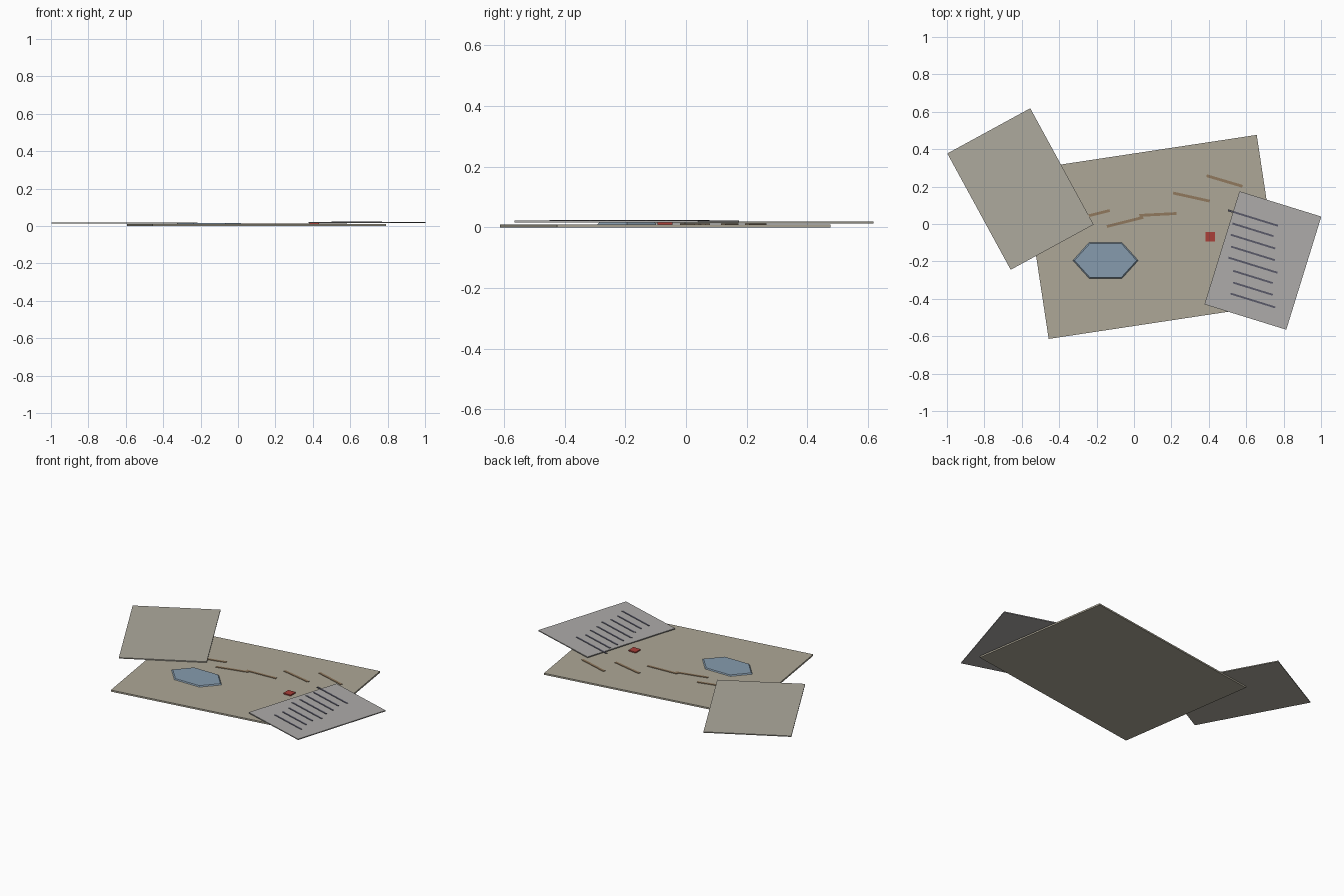
import bpy, bmesh
from math import radians

if "Cube" in bpy.data.objects:
    bpy.data.objects.remove(bpy.data.objects["Cube"])


def material(name, rgb):
    m = bpy.data.materials.new(name)
    m.diffuse_color = (*rgb, 1)
    m.use_nodes = True
    m.node_tree.nodes["Principled BSDF"].inputs["Base Color"].default_value = m.diffuse_color
    return m


PARCHMENT = material("parchment", (0.42, 0.39, 0.31))
COVER = material("aged_paper", (0.42, 0.40, 0.34))
PAPER = material("paper", (0.42, 0.41, 0.40))
TRAIL = material("trail_brown", (0.28, 0.19, 0.11))
RED = material("marker_red", (0.40, 0.05, 0.04))
WATER = material("water_blue", (0.24, 0.33, 0.42))
INK = material("ink", (0.10, 0.10, 0.14))


def finish(name, bm, loc, deg, mat):
    me = bpy.data.meshes.new(name)
    bm.to_mesh(me)
    bm.free()
    ob = bpy.data.objects.new(name, me)
    bpy.context.collection.objects.link(ob)
    ob.location = loc
    ob.rotation_euler.z = radians(deg)
    me.materials.append(mat)
    return ob


def slab(name, x, y, w, h, z0, z1, deg, mat):
    bm = bmesh.new()
    bmesh.ops.create_cube(bm, size=1)
    bmesh.ops.scale(bm, vec=(w, h, z1 - z0), verts=bm.verts)
    return finish(name, bm, (x, y, (z0 + z1) / 2), deg, mat)


# Three overlapping sheets
slab("map_sheet", 0.10, -0.069, 1.263, 0.912, 0, 0.010, 8.6, PARCHMENT)
slab("blank_sheet", -0.607, 0.187, 0.505, 0.708, 0.013, 0.019, 28.6, COVER)
slab("note_sheet", 0.689, -0.195, 0.458, 0.633, 0.016, 0.022, -17.2, PAPER)

# Lake: low six-sided frustum stretched along x
bm = bmesh.new()
bmesh.ops.create_cone(bm, cap_ends=True, segments=6, radius1=0.176,
                      radius2=0.166, depth=0.007)
if max(v.co.x for v in bm.verts) < 0.17:  # put a corner on the x axis
    from mathutils import Matrix
    bmesh.ops.rotate(bm, cent=(0, 0, 0), verts=bm.verts,
                     matrix=Matrix.Rotation(radians(30), 3, 'Z'))
bmesh.ops.scale(bm, vec=(1, 0.64, 1), verts=bm.verts)
finish("lake", bm, (-0.152, -0.195, 0.0125), 0, WATER)

# Dashed trail
dashes = [(-0.227, 0.048, 14), (-0.048, 0.011, 14), (0.128, 0.051, 3),
          (0.307, 0.144, -12.5), (0.484, 0.23, -16.5)]
for i, (x, y, a) in enumerate(dashes):
    slab(f"trail_dash_{i + 1}", x, y, 0.20, 0.015, 0.009, 0.013, a, TRAIL)

# Red marker
slab("marker", 0.407, -0.069, 0.05, 0.05, 0.009, 0.017, 0, RED)

# Written lines on the note
for i, length in enumerate([0.28, 0.23, 0.25, 0.245, 0.275, 0.222, 0.222, 0.25]):
    slab(f"writing_line_{i + 1}", 0.636, 0.032 - 0.063 * i, length, 0.010,
         0.021, 0.024, -17.2, INK)
